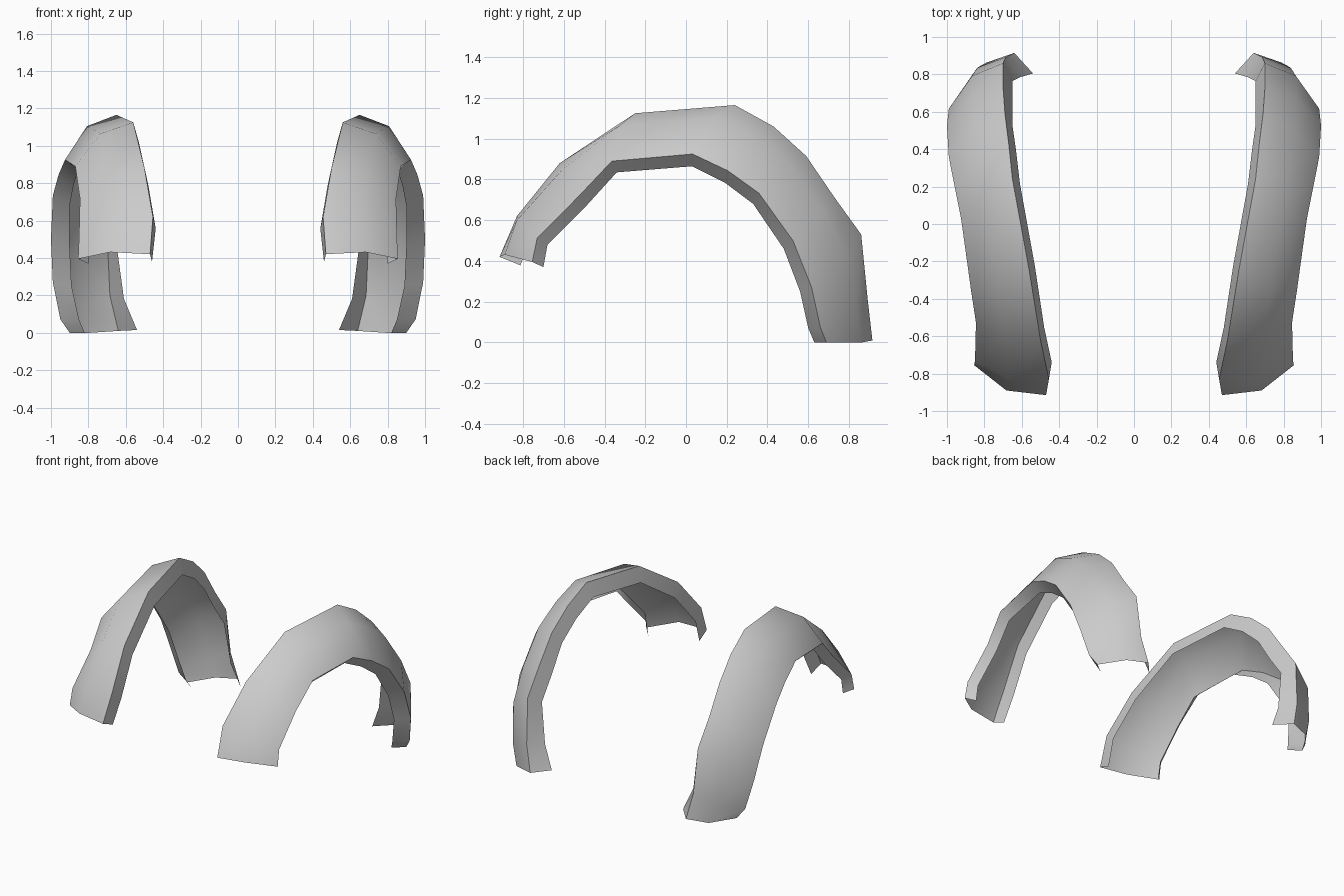
import bpy, bmesh
from mathutils import Vector

if "Cube" in bpy.data.objects:
    bpy.data.objects.remove(bpy.data.objects["Cube"])

# Stations along the arch, front to back:
# ridge (x, y, z), outer edge x, lip (y, z), inner flange x shift, lip x shift
STATIONS = [
    (.47, -.915, .42, .855, -.70, .37, -.01, -.055),
    (.455, -.83, .62, .85, -.68, .48, -.015, -.05),
    (.50, -.62, .88, .845, -.49, .67, -.02, -.05),
    (.56, -.25, 1.125, .87, -.34, .835, -.03, -.06),
    (.65, .24, 1.165, .925, .03, .865, -.04, -.07),
    (.67, .43, 1.06, .96, .19, .785, -.04, -.08),
    (.69, .59, .915, .99, .33, .68, -.04, -.09),
    (.70, .73, .71, 1.0, .48, .46, -.05, -.10),
    (.70, .86, .53, .99, .56, .25, -.05, -.10),
    (.685, .893, .20, .95, .60, .07, -.075, -.10),
    (.64, .915, .01, .90, .63, .0, -.10, -.08),
]
CENTRE = Vector((0, 0, .05))


def radial(p):
    return Vector((0, p.y - CENTRE.y, p.z - CENTRE.z)).normalized()


def section(ax, ay, az, cx, dy, dz, flange, lip):
    ridge = Vector((ax, ay, az))
    inner = ridge - radial(ridge) * .11 + Vector((flange, 0, 0))
    rim = Vector((cx + lip, dy, dz))
    edge = rim + radial(rim) * .06 + Vector((-lip, 0, 0))
    mid = (ridge + edge) / 2
    mid += radial(mid) * .06 + Vector((.02, 0, 0))
    pts = [inner, ridge, mid, edge, rim]
    for p in pts:
        p.z = max(p.z, 0)
    return pts


def build_arch(name, side):
    bm = bmesh.new()
    rows = []
    for s in STATIONS:
        rows.append([bm.verts.new((p.x * side, p.y, p.z)) for p in section(*s)])
    for r0, r1 in zip(rows, rows[1:]):
        for i in range(4):
            quad = [r0[i], r0[i + 1], r1[i + 1], r1[i]]
            bm.faces.new(quad if side > 0 else quad[::-1])
    mesh = bpy.data.meshes.new(name)
    bm.to_mesh(mesh)
    bm.free()
    ob = bpy.data.objects.new(name, mesh)
    bpy.context.collection.objects.link(ob)
    bpy.ops.object.select_all(action='DESELECT')
    ob.select_set(True)
    bpy.context.view_layer.objects.active = ob
    bpy.ops.object.shade_smooth_by_angle(angle=.9)
    return ob


# Mirrored pair of wheel arch covers
build_arch("right_wheel_arch", 1)
build_arch("left_wheel_arch", -1)
